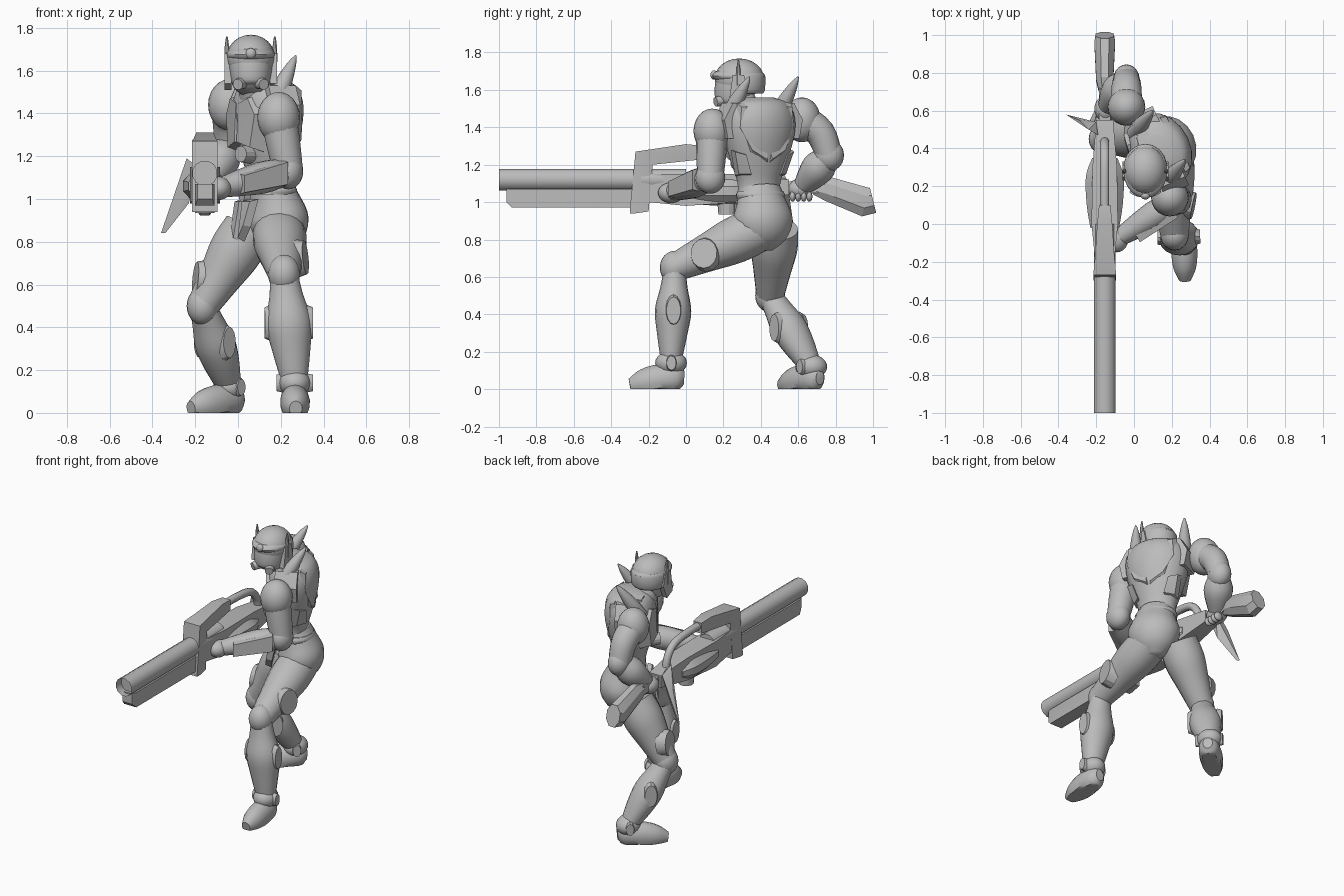
import bpy, bmesh, math
from mathutils import Vector, Matrix

default = bpy.data.objects.get("Cube")
if default:
    bpy.data.objects.remove(default, do_unlink=True)

colour = (.5, .5, .5, 1)
grey = bpy.data.materials.new("plain_grey")
grey.use_nodes = True
grey.diffuse_color = colour
grey.node_tree.nodes["Principled BSDF"].inputs["Base Color"].default_value = colour

UP = Vector((0, 0, 1))
EAST = Vector((1, 0, 0))
# The trunk is twisted towards the weapon: its own sideways and forward axes
LEFT = Vector((.42, -.91, 0))
AHEAD = Vector((-.91, -.42, 0))
HEAD = Vector((.06, .28, 1.6))
GUN_X = -.155
SIDES = (("left", 1), ("right", -1))


def finish(name, bm, angle=40):
    """Turn a bmesh into a named, shaded object."""
    bmesh.ops.recalc_face_normals(bm, faces=bm.faces)
    mesh = bpy.data.meshes.new(name)
    bm.to_mesh(mesh)
    bm.free()
    mesh.materials.append(grey)
    obj = bpy.data.objects.new(name, mesh)
    bpy.context.collection.objects.link(obj)
    bpy.ops.object.select_all(action='DESELECT')
    obj.select_set(True)
    bpy.context.view_layer.objects.active = obj
    bpy.ops.object.shade_smooth_by_angle(angle=math.radians(angle))


def blend(a, b, c, d, t):
    """Catmull-Rom curve between b and c."""
    return (b * 2 + (c - a) * t + (a * 2 - b * 5 + c * 4 - d) * t * t
            + (b * 3 - a - c * 3 + d) * t ** 3) * .5


def loft(name, path, radii, side=EAST, flat=1, sides=18, steps=4, floor=-1, bore=0, angle=40):
    """Sweep an ellipse along a smooth path; flat is its second radius ratio."""
    keys = [Vector((*p, r)) for p, r in zip(path, radii)]
    padded = [keys[0], *keys, keys[-1]]
    rows = [blend(*padded[i:i + 4], k / steps) for i in range(len(keys) - 1) for k in range(steps)]
    rows.append(keys[-1])
    bm = bmesh.new()
    rings = []
    for i, row in enumerate(rows):
        ahead, behind = rows[min(i + 1, len(rows) - 1)], rows[max(i - 1, 0)]
        tangent = (ahead - behind).to_3d().normalized()
        u = (side - tangent * side.dot(tangent)).normalized()
        v = tangent.cross(u) * flat
        ring = []
        for k in range(sides):
            turn = math.tau * (k + .5) / sides
            p = row.to_3d() + (u * math.cos(turn) + v * math.sin(turn)) * row.w
            p.z = max(p.z, floor)
            ring.append(bm.verts.new(p))
        rings.append(ring)
    for low, high in zip(rings, rings[1:]):
        for k in range(sides):
            n = (k + 1) % sides
            bm.faces.new((low[k], low[n], high[n], high[k]))
    first = bm.faces.new(rings[0])
    bm.faces.new(rings[-1])
    if bore:
        bmesh.ops.inset_region(bm, faces=[first], thickness=.015)
        bmesh.ops.translate(bm, verts=first.verts, vec=(0, bore, 0))
    finish(name, bm, angle)


def ball(name, place, radii):
    bm = bmesh.new()
    bmesh.ops.create_uvsphere(bm, u_segments=20, v_segments=12, radius=1,
                              matrix=Matrix.Translation(place) @ Matrix.Diagonal((*radii, 1)))
    finish(name, bm)


def disc(name, place, direction, radius, height, stretch=1):
    """Chamfered round plate facing a direction, stretched upward."""
    bm = bmesh.new()
    rot = Vector(direction).to_track_quat('Z', 'Y').to_matrix().to_4x4()
    bmesh.ops.create_cone(bm, cap_ends=True, segments=14, radius1=radius, radius2=radius * .85, depth=height,
                          matrix=Matrix.Translation(place) @ rot @ Matrix.Diagonal((1, stretch, 1, 1)))
    finish(name, bm, 25)


def hull(name, points):
    bm = bmesh.new()
    for p in points:
        bm.verts.new(p)
    bmesh.ops.convex_hull(bm, input=bm.verts)
    bmesh.ops.delete(bm, geom=[v for v in bm.verts if not v.link_faces], context='VERTS')
    bmesh.ops.dissolve_limit(bm, angle_limit=.02, verts=bm.verts, edges=bm.edges)
    finish(name, bm, 25)


def gun_box(name, *sections):
    """Convex box along the weapon; each section is y, half width, low z, high z."""
    hull(name, [(GUN_X + s * wide, y, z) for y, wide, low, high in sections
                for s in (-1, 1) for z in (low, high)])


def trunk(side, ahead, z):
    return Vector((.14, .39, z)) + LEFT * side + AHEAD * ahead


def plate(name, depth, *outline):
    """Chamfered armour plate given in trunk axes, made for both sides."""
    for label, sign in SIDES:
        inner = [trunk(side * sign, ahead, z) for side, ahead, z in outline]
        middle = sum(inner, Vector()) / len(inner)
        outer = [p.lerp(middle, .15) + AHEAD * depth for p in inner]
        hull(f"{label}_{name}", inner + outer)


def leg(label, hip, knee, ankle, toe, outer, calf):
    """Thigh, knee, shin, boot and armour discs between four joints."""
    hip, knee, ankle, toe = map(Vector, (hip, knee, ankle, toe))
    stride = toe - ankle
    stride.z = 0
    stride.normalize()
    across = UP.cross(stride)
    thigh = [hip.lerp(knee, t) for t in (0, .3, .65, 1)]
    loft(label + "_thigh", thigh, (.12, .125, .1, .075))
    disc(label + "_thigh_plate", hip.lerp(knee, .65) + EAST * outer * .08, (outer, -.2, .1), .085, .06, 1.1)
    ball(label + "_knee", knee, (.075, .08, .09))
    shin = [knee.lerp(ankle, t) for t in (0, .2, .45, .7, 1)]
    loft(label + "_shin", shin, (.065, .08, calf, .09, .06), across, .9)
    ball(label + "_ankle", ankle, (.075, .085, .065))
    for face in (across, -across):
        disc(label + "_calf_plate", knee.lerp(ankle, .45) + face * (calf - .01), face, .045, .03, 1.9)
        disc(label + "_ankle_plate", ankle + face * .07, face, .03, .03, 1.5)
    ground = Vector((ankle.x, ankle.y, .06))
    boot = [ground - stride * .07, ground - stride * .03, ground.lerp(toe, .3), ground.lerp(toe, .7), toe]
    loft(label + "_boot", boot, (.03, .06, .07, .06, .03), across, 1.2, floor=0)


def arm(label, shoulder, elbow, hand, bow, thick):
    """Rounded arm through three joints; bow lifts the middle of the upper arm."""
    shoulder, elbow, hand = map(Vector, (shoulder, elbow, hand))
    ball(label + "_shoulder", shoulder, (.1, .1, .12))
    middle = shoulder.lerp(elbow, .5) + Vector((0, bow, bow))
    loft(label + "_upper_arm", [shoulder, middle, elbow], (.085, .08, .07))
    ball(label + "_elbow", elbow, (.07, .08, .085))
    loft(label + "_forearm", [elbow, elbow.lerp(hand, .4), hand], (.06, thick, .045), UP)
    ball(label + "_hand", hand, (.06, .07, .055))
    return elbow, hand


# Trunk
axis = [trunk(0, 0, z) for z in (1.02, 1.1, 1.22, 1.36, 1.46, 1.53, 1.56)]
loft("torso", axis, (.125, .12, .16, .2, .2, .16, .08), LEFT, .78)
seat = [trunk(0, ahead, z) for ahead, z in ((-.05, .74), (-.05, .8), (-.05, .9), (-.03, 1), (-.01, 1.07))]
loft("pelvis", seat, (.05, .125, .165, .135, .115), LEFT, .86)
loft("belt", [trunk(0, -.02, z) for z in (1.02, 1.04, 1.06)], (.13, .135, .125), LEFT, .86)
loft("neck", [(.08, .33, 1.48), HEAD], (.075, .065))
plate("chest_plate", .07, (0, .1, 1.25), (.13, .08, 1.22), (.17, .07, 1.4), (.1, .08, 1.49), (0, .09, 1.46))
plate("back_plate", -.03, (0, -.11, 1.2), (.1, -.1, 1.26), (.17, -.07, 1.4), (.16, -.07, 1.53), (0, -.08, 1.54))
plate("rib_plate", -.04, (.08, -.06, 1.14), (.14, 0, 1.14), (.18, -.03, 1.28), (.12, -.07, 1.26))
plate("collar_flap", .06, (.03, .1, 1.36), (.11, .07, 1.44), (.12, .02, 1.55), (.06, .03, 1.56))
plate("loin_flap", .04, (.01, .1, 1), (.09, .09, 1), (.07, .12, .87), (.02, .13, .8))
disc("chest_port", trunk(.05, .14, 1.21), (-1, -1, 0), .045, .06)
disc("belt_buckle", trunk(0, .12, 1.02), AHEAD, .04, .03)

# Shoulder guards with swept spikes
for (label, sign), base in zip(SIDES, (Vector((.17, .22, 1.45)), Vector((0, .48, 1.45)))):
    sweep = Vector((.1, .12, .22))
    loft(label + "_spike", [base + sweep * t for t in (0, .4, .8, 1)], (.04, .04, .022, .004))
    hull(label + "_shoulder_guard", [trunk(sign * side, ahead, z) for ahead in (-.06, .08)
                                     for side, z in ((.1, 1.53), (.18, 1.53), (.23, 1.44), (.21, 1.34), (.14, 1.34))])

# Head, facing forward
skull = [HEAD + Vector((0, y, z)) for y, z in ((-.04, -.1), (-.03, -.07), (-.02, 0), (0, .08))]
loft("face_mask", skull, (.05, .085, .1, .105), flat=1.08)
ball("helmet_dome", HEAD + Vector((0, .005, .06)), (.114, .132, .108))
shell = [HEAD + Vector((0, .02, z)) for z in (-.02, 0, .07, .09)]
loft("helmet_band", shell, (.1, .113, .115, .105), flat=1.08, steps=2, angle=30)
ball("helmet_brim", HEAD + UP * .075, (.116, .143, .045))
ball("brow_stud", HEAD + Vector((0, -.13, .08)), (.025, .02, .025))
for label, sign in SIDES:
    disc(label + "_breather", HEAD + Vector((sign * .05, -.1, -.06)), (sign * .5, -1, -.2), .03, .05)
    hull(label + "_ear_guard", [HEAD + Vector((sign * x, y, z)) for x in (.09, .122)
                                for y, z in ((-.05, -.06), (.01, -.09), (.05, 0), (.03, .08), (-.03, .08))])
    horn = HEAD + EAST * sign * .112
    loft(label + "_antenna", [horn, horn + UP * .1, horn + UP * .16], (.012, .012, .004), sides=8)

# Left arm reaches across to the fore end, right arm is drawn back to the grip
elbow, hand = arm("left", (.19, .14, 1.38), (.235, .13, 1.13), (-.09, -.08, 1.05), 0, .075)
arm("right", (-.04, .62, 1.44), (-.04, .765, 1.25), (-.15, .61, 1.07), .025, .09)
face = Vector((.5, -.86, 0))
hull("left_gauntlet", [elbow.lerp(hand, t) + face * out + UP * z * high for t, high in ((.13, .065), (.75, .05))
                       for out, z in ((.08, .8), (.08, -.8), (.02, 1), (.02, -1))])
hull("arm_blade", [(-.36, .58, .84), (-.34, .57, .84), (-.23, .52, .98), (-.19, .47, 1.15),
                   (-.24, .5, 1.19), (-.29, .55, 1.04), (-.2, .54, 1.12)])

# Left leg steps forward, right leg trails and turns outward
leg("left", (.19, .4, .86), (.215, -.06, .65), (.265, -.08, .14), (.27, -.3, .02), 1, .108)
leg("right", (.05, .48, .86), (-.165, .45, .5), (-.04, .67, .12), (-.22, .51, .02), -1, .1)

# Long weapon
loft("barrel", [(GUN_X, -1, 1.12), (GUN_X, 0, 1.12)], (.06, .06), sides=12, steps=1, bore=.06)
gun_box("lower_rail", (-.96, .035, 1, 1.07), (-.93, .045, .97, 1.07), (-.2, .045, .97, 1.07))
gun_box("front_post", (-.3, .06, .94, .96), (-.27, .06, .94, 1.27), (-.2, .055, .95, 1.28), (-.18, .05, 1.18, 1.28))
gun_box("top_bar", (-.27, .058, 1.19, 1.27), (0, .04, 1.23, 1.31), (.1, .03, 1.23, 1.3))
handle = [(GUN_X, y, z) for y, z in ((.06, 1.27), (.2, 1.27), (.35, 1.25), (.42, 1.18), (.44, 1.08))]
loft("carry_handle", handle, [.025] * len(handle), sides=10)
gun_box("receiver", (-.2, .05, 1, 1.15), (0, .07, .98, 1.15), (.3, .065, 1, 1.15), (.55, .045, 1.04, 1.12))
housing = [(GUN_X, y, 1.06) for y in (-.02, .1, .25, .35)]
loft("power_housing", housing, (.08, .1, .105, .07), flat=.75, sides=10, angle=25)
disc("magazine", (GUN_X, .22, .98), -UP, .055, .09)
gun_box("grip_rod", (.5, .03, 1.05, 1.11), (.72, .03, 1.05, 1.11))
for k in range(4):
    ball("finger", (-.12, .57 + k * .03, 1.03), (.03, .016, .028))
stock = [(GUN_X, y, z) for y, z in ((.68, 1.08), (.76, 1.07), (.96, 1), (1, 1.01))]
loft("stock", stock, (.04, .07, .085, .075), UP, .7, sides=8, steps=1, angle=20)
